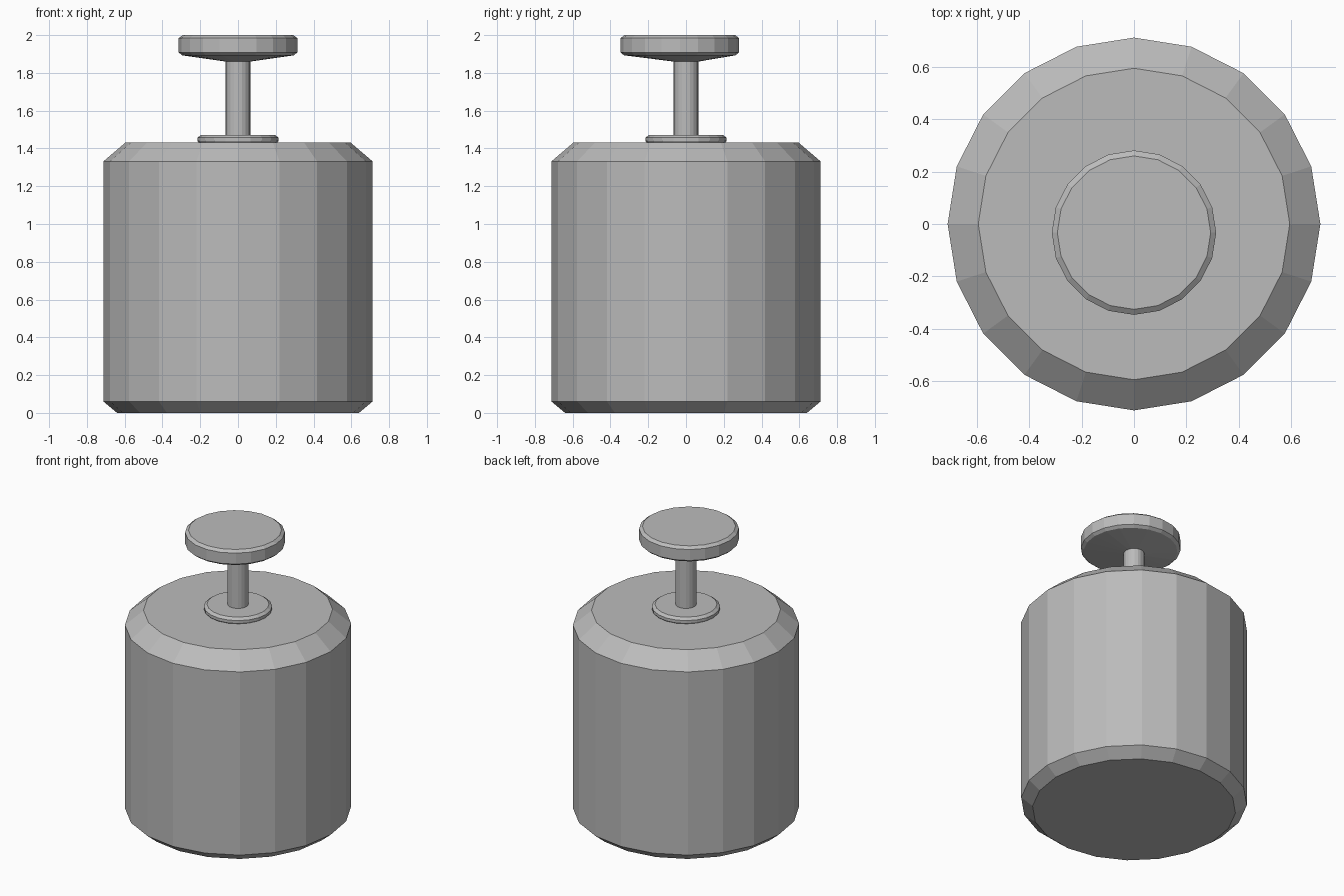
import bpy
import bmesh
import math

if "Cube" in bpy.data.objects:
    bpy.data.objects.remove(bpy.data.objects["Cube"], do_unlink=True)

SIDES = 20

# Plain grey finish shared by every part
grey = bpy.data.materials.new("plain_grey")
grey.use_nodes = True
grey.diffuse_color = (0.5, 0.5, 0.5, 1)
grey.node_tree.nodes["Principled BSDF"].inputs["Base Color"].default_value = (0.5, 0.5, 0.5, 1)


def lathe(name, profile):
    """Faceted solid from rings of (radius, height, y offset), capped at both ends."""
    bm = bmesh.new()
    rings = []
    for radius, z, shift in profile:
        angles = [2 * math.pi * i / SIDES for i in range(SIDES)]
        rings.append([bm.verts.new((radius * math.cos(a), radius * math.sin(a) + shift, z))
                      for a in angles])
    for low, high in zip(rings, rings[1:]):
        for i in range(SIDES):
            j = (i + 1) % SIDES
            bm.faces.new((low[i], low[j], high[j], high[i]))
    bm.faces.new(rings[0][::-1])
    bm.faces.new(rings[-1])
    mesh = bpy.data.meshes.new(name)
    bm.to_mesh(mesh)
    bm.free()
    mesh.materials.append(grey)
    obj = bpy.data.objects.new(name, mesh)
    bpy.context.collection.objects.link(obj)
    return obj


# Wide drum with chamfered rims
lathe("body", [(0.64, 0, 0), (0.712, 0.06, 0), (0.712, 1.332, 0), (0.595, 1.432, 0)])

# Low collar around the stem
lathe("collar", [(0.205, 1.425, 0), (0.215, 1.44, 0), (0.215, 1.457, 0), (0.195, 1.472, 0)])

# Thin stem
lathe("stem", [(0.066, 1.46, 0), (0.066, 1.87, 0)])

# Push knob, set slightly towards the front
OFF = -0.033
lathe("knob", [(0.066, 1.86, 0), (0.295, 1.893, OFF), (0.314, 1.908, OFF),
               (0.314, 1.984, OFF), (0.293, 2.0, OFF)])
